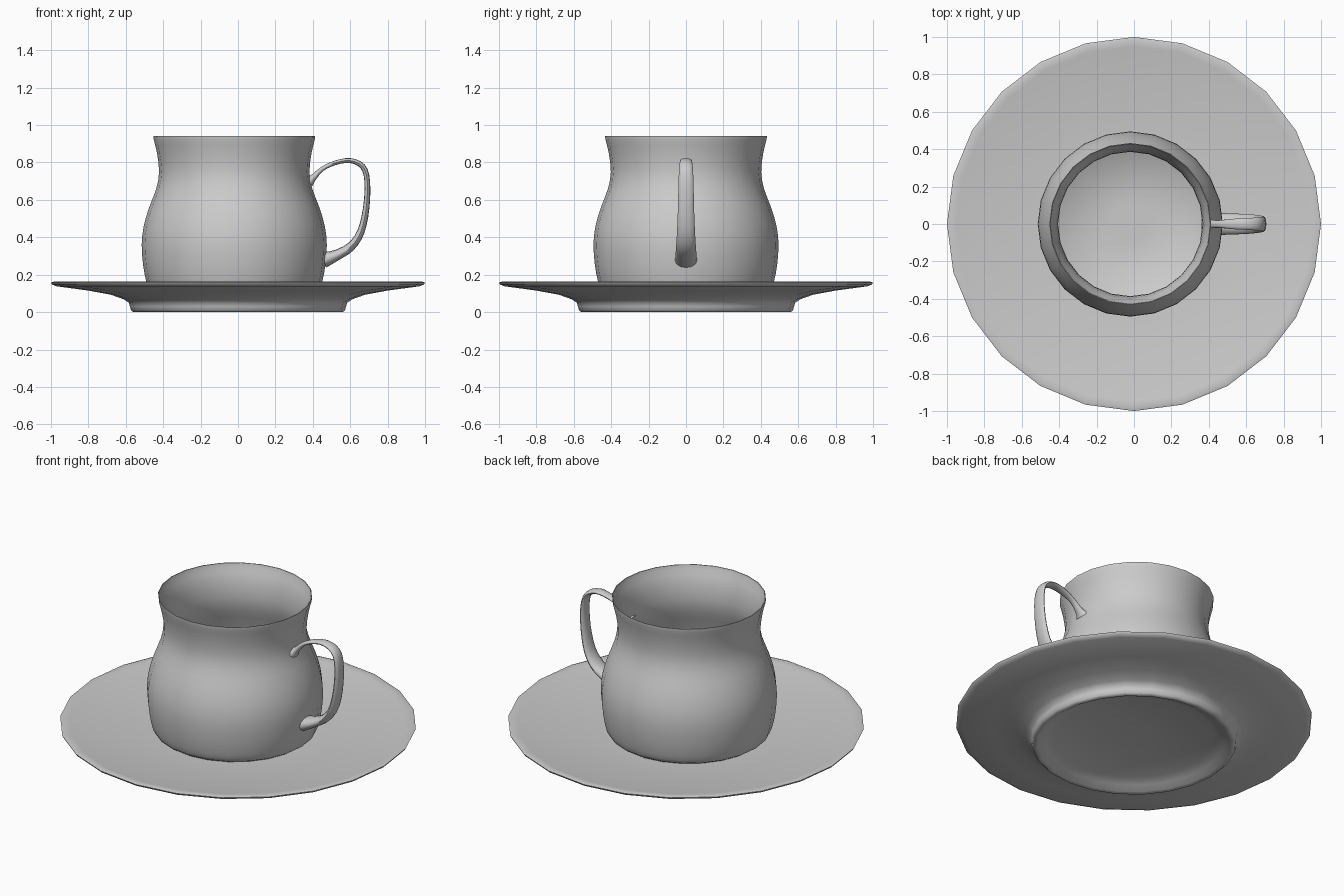
import bpy, bmesh, math
from mathutils import Vector

if "Cube" in bpy.data.objects:
    bpy.data.objects.remove(bpy.data.objects["Cube"])

SEG = 24


def finish(name, bm, angle):
    bmesh.ops.recalc_face_normals(bm, faces=bm.faces[:])
    me = bpy.data.meshes.new(name)
    bm.to_mesh(me)
    bm.free()
    ob = bpy.data.objects.new(name, me)
    bpy.context.collection.objects.link(ob)
    bpy.ops.object.select_all(action='DESELECT')
    ob.select_set(True)
    bpy.context.view_layer.objects.active = ob
    bpy.ops.object.shade_smooth_by_angle(angle=math.radians(angle))
    return ob


def bridge(bm, rings):
    for a, b in zip(rings, rings[1:]):
        n = len(a)
        for i in range(n):
            bm.faces.new((a[i], a[(i + 1) % n], b[(i + 1) % n], b[i]))
    bm.faces.new(rings[0])
    bm.faces.new(rings[-1])


def lathe(name, profile, cx=0.0, angle=65):
    bm = bmesh.new()
    rings = [[bm.verts.new((cx + r * math.cos(2 * math.pi * i / SEG),
                            r * math.sin(2 * math.pi * i / SEG), z))
              for i in range(SEG)] for r, z in profile]
    bridge(bm, rings)
    return finish(name, bm, angle)


def smooth(pts, steps):
    """Catmull-Rom samples through the points."""
    p = [Vector(q) for q in pts]
    p = [2 * p[0] - p[1]] + p + [2 * p[-1] - p[-2]]
    out = []
    for i in range(1, len(p) - 2):
        a, b, c, d = p[i - 1:i + 3]
        for s in range(steps):
            t = s / steps
            out.append(0.5 * (2 * b + (c - a) * t + (2 * a - 5 * b + 4 * c - d) * t * t
                              + (3 * b - a - 3 * c + d) * t ** 3))
    return out + [p[-2]]


# saucer: shallow dish on a foot with a hollow underside
lathe("saucer", [(0.1, 0.105), (0.45, 0.107), (0.62, 0.118), (0.80, 0.138), (0.95, 0.157),
                 (0.985, 0.163), (1.0, 0.158), (0.995, 0.148), (0.97, 0.138), (0.80, 0.115),
                 (0.68, 0.093), (0.61, 0.068), (0.583, 0.05), (0.578, 0.03), (0.572, 0.01),
                 (0.56, 0.0), (0.54, 0.005), (0.50, 0.028), (0.45, 0.048), (0.1, 0.06)])

# cup: bellied body with a flared rim that thins to an edge, hollow inside
outer = smooth([(0.42, 0.106), (0.455, 0.125), (0.472, 0.17), (0.487, 0.25), (0.495, 0.36),
                (0.484, 0.46), (0.455, 0.56), (0.417, 0.66), (0.402, 0.75), (0.413, 0.85),
                (0.43, 0.92), (0.433, 0.942)], 2)
inner = [(r - min(0.016, 0.004 + (0.942 - z) * 0.15), max(z, 0.13)) for r, z in reversed(outer)]
lathe("cup", [(0.1, 0.106)] + [tuple(v) for v in outer] + inner[:-2] + [(0.1, 0.13)], cx=-0.02)

# handle: elliptical section (x, z, half thickness, half width) swept along an ear
ear = smooth([(0.378, 0.695, 0.030, 0.045), (0.402, 0.718, 0.018, 0.026),
              (0.45, 0.765, 0.012, 0.020), (0.52, 0.798, 0.012, 0.027),
              (0.60, 0.810, 0.013, 0.031), (0.667, 0.778, 0.015, 0.036),
              (0.691, 0.70, 0.015, 0.040), (0.686, 0.56, 0.017, 0.043),
              (0.657, 0.43, 0.020, 0.048), (0.603, 0.350, 0.024, 0.053),
              (0.53, 0.306, 0.029, 0.056), (0.48, 0.286, 0.038, 0.058),
              (0.458, 0.279, 0.043, 0.060)], 3)
bm = bmesh.new()
rings = []
for i, (x, z, th, w) in enumerate(ear):
    d = ear[min(i + 1, len(ear) - 1)] - ear[max(i - 1, 0)]
    tx, tz = Vector((d[0], d[1])).normalized()
    ring = []
    for k in range(12):
        a = 2 * math.pi * k / 12
        c = th * math.cos(a)
        ring.append(bm.verts.new((x - tz * c, w * math.sin(a), z + tx * c)))
    rings.append(ring)
bridge(bm, rings)
finish("handle", bm, 60)
